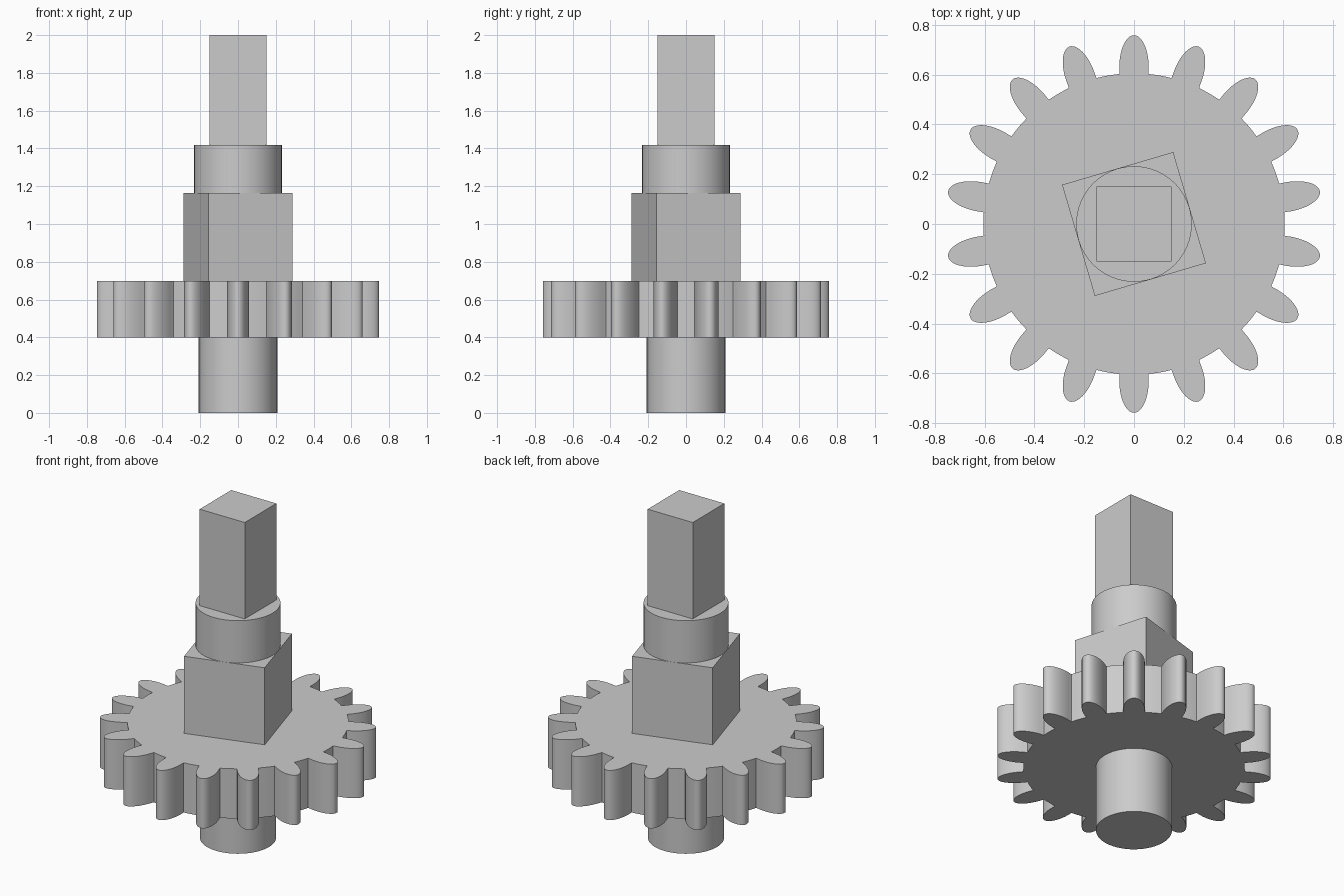
import bpy, bmesh
from math import cos, sin, pi, radians, hypot

cube = bpy.data.objects.get("Cube")
if cube:
    bpy.data.objects.remove(cube, do_unlink=True)

# Plain grey metal
GREY = (0.6, 0.6, 0.6, 1)
metal = bpy.data.materials.new("grey_metal")
metal.use_nodes = True
metal.diffuse_color = GREY
metal.node_tree.nodes["Principled BSDF"].inputs["Base Color"].default_value = GREY


def prism(name, outline, z0, z1, smooth=False):
    """Extrude a counter-clockwise outline from z0 to z1."""
    bm = bmesh.new()
    base = bm.faces.new([bm.verts.new((x, y, z0)) for x, y in outline])
    top = bmesh.ops.extrude_face_region(bm, geom=[base])["geom"]
    bmesh.ops.translate(bm, vec=(0, 0, z1 - z0),
                        verts=[v for v in top if isinstance(v, bmesh.types.BMVert)])
    bmesh.ops.recalc_face_normals(bm, faces=bm.faces)
    mesh = bpy.data.meshes.new(name)
    bm.to_mesh(mesh)
    bm.free()
    mesh.materials.append(metal)
    obj = bpy.data.objects.new(name, mesh)
    bpy.context.collection.objects.link(obj)
    if smooth:
        bpy.ops.object.select_all(action='DESELECT')
        obj.select_set(True)
        bpy.context.view_layer.objects.active = obj
        bpy.ops.object.shade_smooth_by_angle(angle=radians(30))
    return obj


def ring(radius, sides, turn=0):
    return [(radius * cos(turn + 2 * pi * i / sides),
             radius * sin(turn + 2 * pi * i / sides)) for i in range(sides)]


def gear_outline(teeth, disc, centre, length, width):
    """Disc edge interrupted by elliptical teeth; first tooth points to +y."""
    steps = 48
    tooth = [(centre + length * cos(t), width * sin(t))
             for t in (pi * (2 * i / steps - 1) for i in range(steps + 1))]
    tooth = [p for p in tooth if hypot(*p) > disc]
    pitch = 2 * pi / teeth
    half = 0.098                      # half angle of the tooth root
    gap = [half + (pitch - 2 * half) * i / 4 for i in range(5)]
    cell = tooth + [(disc * cos(a), disc * sin(a)) for a in gap]
    points = []
    for k in range(teeth):
        c, s = cos(pi / 2 + k * pitch), sin(pi / 2 + k * pitch)
        points += [(x * c - y * s, x * s + y * c) for x, y in cell]
    return points


# Parts from the bottom up
prism("lower_shaft", ring(0.208, 64), 0, 0.398, smooth=True)
prism("gear_wheel", gear_outline(18, 0.605, 0.63, 0.128, 0.059), 0.398, 0.698, smooth=True)
prism("square_block", ring(0.329, 4, radians(61.4)), 0.698, 1.163)
prism("round_collar", ring(0.232, 64), 1.163, 1.418, smooth=True)
prism("square_drive", ring(0.213, 4, pi / 4), 1.418, 2)
